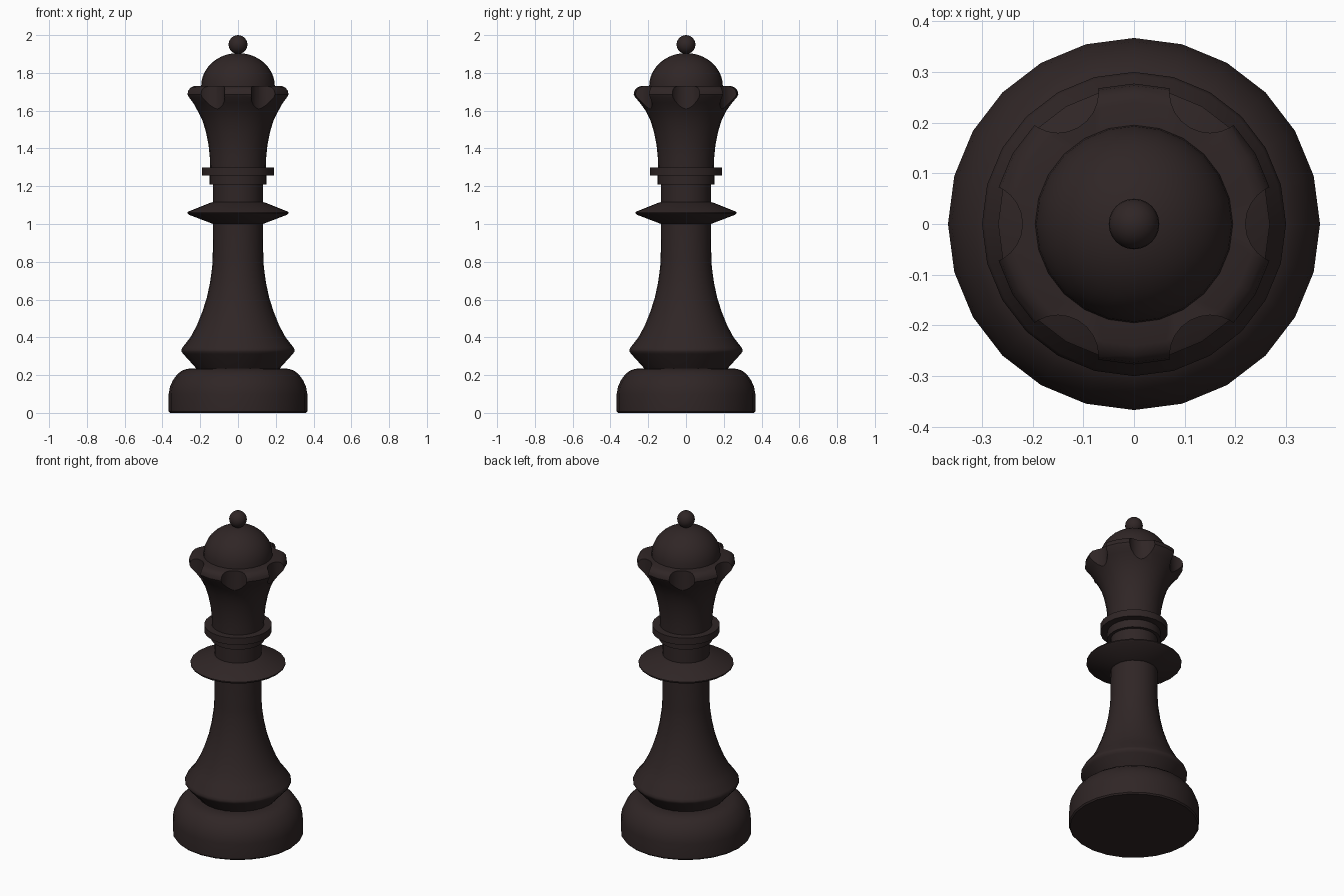
import bpy, bmesh, math

if "Cube" in bpy.data.objects:
    bpy.data.objects.remove(bpy.data.objects["Cube"])

SIDES = 24
dark = bpy.data.materials.new("dark_brown_wood")
dark.diffuse_color = (0.029, 0.019, 0.019, 1)
dark.use_nodes = True
dark.node_tree.nodes["Principled BSDF"].inputs["Base Color"].default_value = dark.diffuse_color


def add_object(name, bm):
    bmesh.ops.recalc_face_normals(bm, faces=bm.faces[:])
    mesh = bpy.data.meshes.new(name)
    bm.to_mesh(mesh)
    bm.free()
    mesh.materials.append(dark)
    ob = bpy.data.objects.new(name, mesh)
    bpy.context.collection.objects.link(ob)
    return ob


def lathe(name, profile):
    """Turn a bottom-to-top (radius, height) profile; r = 0 makes a pole, other ends are capped."""
    bm = bmesh.new()
    rings = []
    for r, z in profile:
        if r < 1e-5:
            rings.append([bm.verts.new((0, 0, z))] * SIDES)
        else:
            rings.append([bm.verts.new((r * math.cos(math.tau * i / SIDES),
                                        r * math.sin(math.tau * i / SIDES), z)) for i in range(SIDES)])
    for a, b in zip(rings, rings[1:]):
        for i in range(SIDES):
            j = (i + 1) % SIDES
            bm.faces.new(list(dict.fromkeys((a[i], a[j], b[j], b[i]))))
    for ring in (rings[0], rings[-1]):
        if ring[0] is not ring[1]:
            bm.faces.new(ring)
    return add_object(name, bm)


def smooth(ob):
    bpy.ops.object.select_all(action='DESELECT')
    ob.select_set(True)
    bpy.context.view_layer.objects.active = ob
    bpy.ops.object.shade_smooth_by_angle(angle=math.radians(32))


# Rounded foot
smooth(lathe("foot", [
    (0.36, 0), (0.367, 0.008), (0.367, 0.10), (0.36, 0.139), (0.345, 0.172),
    (0.323, 0.203), (0.298, 0.223), (0.27, 0.233), (0.245, 0.235), (0.21, 0.235)]))

# Skirt and tapering stem
smooth(lathe("stem", [
    (0.216, 0.23), (0.29, 0.312), (0.299, 0.324), (0.30, 0.333), (0.294, 0.346),
    (0.252, 0.40), (0.217, 0.465), (0.189, 0.535), (0.165, 0.61), (0.148, 0.69),
    (0.137, 0.77), (0.134, 0.82), (0.132, 1.0), (0.132, 1.22)]))

# Wide thin collar
smooth(lathe("wide_collar", [
    (0.13, 1.0), (0.142, 1.004), (0.26, 1.049), (0.268, 1.056), (0.268, 1.062),
    (0.26, 1.067), (0.15, 1.111), (0.13, 1.117)]))

# Stepped upper collar
smooth(lathe("upper_collar", [
    (0.15, 1.208), (0.15, 1.256), (0.19, 1.256), (0.19, 1.298), (0.145, 1.298)]))

# Flared crown
crown = lathe("crown", [
    (0.147, 1.29), (0.149, 1.35), (0.156, 1.42), (0.169, 1.485), (0.187, 1.545),
    (0.214, 1.60), (0.245, 1.643), (0.27, 1.672), (0.277, 1.686), (0.273, 1.706),
    (0.26, 1.722), (0.24, 1.73), (0.15, 1.73)])

# Six scalloped notches around the crown
bm = bmesh.new()
for k in range(6):
    a = math.radians(60 * k)
    made = bmesh.ops.create_cone(bm, cap_ends=True, segments=24, radius1=0.08, radius2=0.08, depth=0.34)
    bmesh.ops.translate(bm, verts=made["verts"], vec=(0.30 * math.cos(a), 0.30 * math.sin(a), 1.65))
cutter = add_object("notch_cutter", bm)
cutter.hide_render = True
mod = crown.modifiers.new("notches", 'BOOLEAN')
mod.operation = 'DIFFERENCE'
mod.solver = 'EXACT'
mod.object = cutter
bpy.context.view_layer.objects.active = crown
bpy.ops.object.modifier_apply(modifier=mod.name)
bpy.data.objects.remove(cutter)
smooth(crown)

# Dome and finial ball
dome = [(0.195 * math.cos(t), 1.73 + 0.175 * math.sin(t))
        for t in [math.pi / 2 * i / 10 for i in range(11)]]
smooth(lathe("dome", dome))
ball = [(0.05 * math.sin(t), 1.95 - 0.05 * math.cos(t))
        for t in [math.pi * i / 12 for i in range(13)]]
smooth(lathe("finial_ball", ball))
